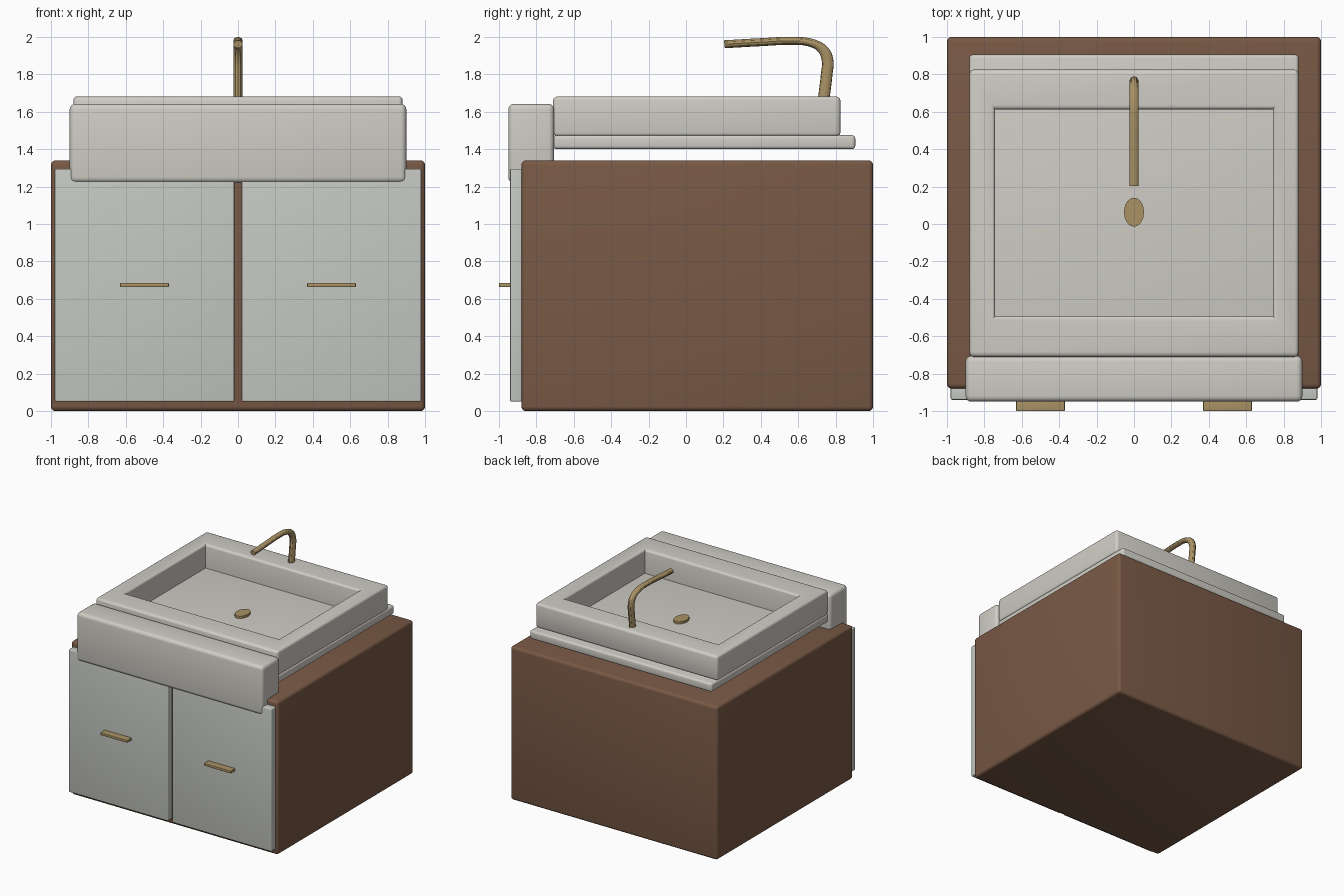
import bpy, bmesh

if "Cube" in bpy.data.objects:
    bpy.data.objects.remove(bpy.data.objects["Cube"])


def material(name, rgb):
    m = bpy.data.materials.new(name)
    m.diffuse_color = (*rgb, 1)
    m.use_nodes = True
    m.node_tree.nodes["Principled BSDF"].inputs["Base Color"].default_value = m.diffuse_color
    return m


WOOD = material("wood", (0.19, 0.10, 0.06))
CERAMIC = material("ceramic", (0.63, 0.61, 0.56))
PAINT = material("paint", (0.56, 0.58, 0.54))
BRASS = material("brass", (0.40, 0.29, 0.13))


def finish(name, bm, mat):
    bmesh.ops.recalc_face_normals(bm, faces=bm.faces)
    me = bpy.data.meshes.new(name)
    bm.to_mesh(me)
    bm.free()
    ob = bpy.data.objects.new(name, me)
    bpy.context.collection.objects.link(ob)
    me.materials.append(mat)
    bpy.ops.object.select_all(action='DESELECT')
    ob.select_set(True)
    bpy.context.view_layer.objects.active = ob
    bpy.ops.object.shade_smooth_by_angle()
    return ob


def box(name, x, y, z, bevel, mat):
    bm = bmesh.new()
    bmesh.ops.create_cube(bm, size=1)
    for v in bm.verts:
        for i, (a, b) in enumerate((x, y, z)):
            v.co[i] = a if v.co[i] < 0 else b
    bmesh.ops.bevel(bm, geom=bm.edges[:], offset=bevel, segments=4,
                    profile=0.5, affect='EDGES')
    return finish(name, bm, mat)


# Cabinet body
box("cabinet", (-1, 1), (-0.88, 1), (0, 1.34), 0.025, WOOD)

# Doors and handles
for side, s in (("left", -1), ("right", 1)):
    c = s * 0.5
    box(side + "_door", (c - 0.48, c + 0.48), (-0.94, -0.87), (0.05, 1.295), 0.008, PAINT)
    box(side + "_handle", (c - 0.13, c + 0.13), (-1, -0.935), (0.663, 0.685), 0.004, BRASS)

# Apron front and basin floor slab
box("apron_front", (-0.9, 0.9), (-0.95, -0.705), (1.22, 1.642), 0.03, CERAMIC)
box("basin_floor", (-0.88, 0.88), (-0.71, 0.905), (1.40, 1.475), 0.018, CERAMIC)

# Basin rim: open rectangular frame, rounding stretched in y
STRETCH = 1.4
bm = bmesh.new()
rings = []
for hx, y0, y1, z in ((0.88, -0.71, 0.825, 1.468), (0.88, -0.71, 0.825, 1.682),
                      (0.743, -0.493, 0.613, 1.682), (0.743, -0.493, 0.613, 1.468)):
    rings.append([bm.verts.new((px, py / STRETCH, z))
                  for px, py in ((-hx, y0), (hx, y0), (hx, y1), (-hx, y1))])
for k in range(4):
    a, b = rings[k], rings[(k + 1) % 4]
    for i in range(4):
        j = (i + 1) % 4
        bm.faces.new((a[i], a[j], b[j], b[i]))
inner_low = set(rings[3])
rounded = []
for e in bm.edges:
    mitre = abs(e.verts[0].co.x - e.verts[1].co.x) > 0.01 and \
        abs(e.verts[0].co.y - e.verts[1].co.y) > 0.01
    if not mitre and not inner_low & set(e.verts):
        rounded.append(e)
bmesh.ops.bevel(bm, geom=rounded, offset=0.02, segments=4, profile=0.5, affect='EDGES')
bmesh.ops.scale(bm, vec=(1, STRETCH, 1), verts=bm.verts)
finish("basin_rim", bm, CERAMIC)

# Drain
bm = bmesh.new()
bmesh.ops.create_cone(bm, cap_ends=True, segments=32, radius1=1, radius2=1, depth=1)
bmesh.ops.scale(bm, vec=(0.053, 0.077, 0.03), verts=bm.verts)
bmesh.ops.translate(bm, vec=(0, 0.063, 1.48), verts=bm.verts)
finish("drain", bm, BRASS)

# Faucet: curved tube with an oval section
SY, SZ = 1.25, 0.85
path = [(0.735, 1.66), (0.752, 1.80), (0.756, 1.88), (0.725, 1.94),
        (0.66, 1.971), (0.56, 1.979), (0.40, 1.972), (0.205, 1.961)]
cu = bpy.data.curves.new("faucet_path", 'CURVE')
cu.dimensions = '3D'
cu.bevel_depth = 0.025
cu.bevel_resolution = 4
cu.resolution_u = 5
cu.use_fill_caps = True
sp = cu.splines.new('BEZIER')
sp.bezier_points.add(len(path) - 1)
for p, (y, z) in zip(sp.bezier_points, path):
    p.co = (0, y / SY, z / SZ)
    p.handle_left_type = p.handle_right_type = 'AUTO'
tmp = bpy.data.objects.new("faucet_path", cu)
bpy.context.collection.objects.link(tmp)
bpy.context.view_layer.update()
bm = bmesh.new()
bm.from_mesh(tmp.evaluated_get(bpy.context.evaluated_depsgraph_get()).to_mesh())
bpy.data.objects.remove(tmp)
bmesh.ops.remove_doubles(bm, verts=bm.verts, dist=0.0001)
bmesh.ops.scale(bm, vec=(1, SY, SZ), verts=bm.verts)
finish("faucet", bm, BRASS)
